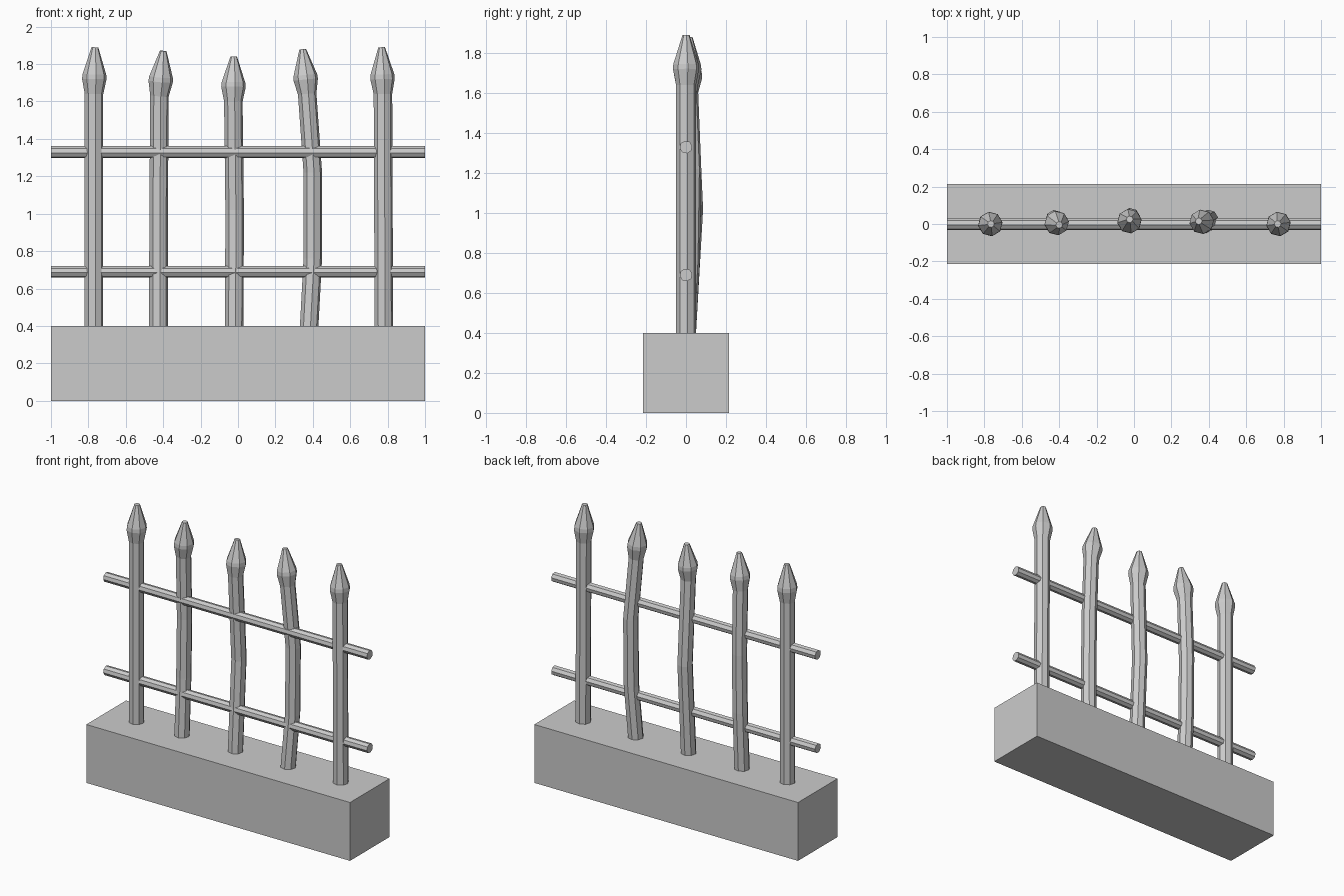
import bpy, bmesh, math
from mathutils import Vector

cube = bpy.data.objects.get("Cube")
if cube:
    bpy.data.objects.remove(cube, do_unlink=True)


def material(name, value):
    mat = bpy.data.materials.new(name)
    mat.use_nodes = True
    color = (value, value, value, 1)
    mat.diffuse_color = color
    mat.node_tree.nodes["Principled BSDF"].inputs["Base Color"].default_value = color
    return mat


GREY = material("plain grey", 0.6)
SIDES = 8


def finish(bm, name):
    bmesh.ops.recalc_face_normals(bm, faces=bm.faces)
    mesh = bpy.data.meshes.new(name)
    bm.to_mesh(mesh)
    bm.free()
    mesh.materials.append(GREY)
    obj = bpy.data.objects.new(name, mesh)
    bpy.context.collection.objects.link(obj)
    return obj


def tube(name, rings, twist=0.0):
    """Loft rings of (centre, radius, axis) and cap both ends."""
    bm = bmesh.new()
    loops = []
    for centre, radius, axis in rings:
        tilt = Vector((0, 0, 1)).rotation_difference(axis)
        loop = []
        for i in range(SIDES):
            a = math.tau * i / SIDES + twist
            spoke = Vector((math.cos(a), math.sin(a), 0)) * radius
            loop.append(bm.verts.new(centre + tilt @ spoke))
        loops.append(loop)
    for low, high in zip(loops, loops[1:]):
        for i in range(SIDES):
            j = (i + 1) % SIDES
            bm.faces.new((low[i], low[j], high[j], high[i]))
    bm.faces.new(loops[0])
    bm.faces.new(loops[-1])
    return finish(bm, name)


def post(name, path, tip):
    """A bent shaft along the path, ending in a spear head."""
    points = [Vector(p) for p in path]
    neck, tip = points[-1], Vector(tip)
    up = Vector((0, 0, 1))
    rings = [(p, 0.05, up) for p in points]
    axis = (tip - neck).normalized()
    rings[-1] = (neck, 0.05, axis)
    for t, radius in ((0.32, 0.066), (0.42, 0.064), (1.0, 0.018)):
        rings.append((neck.lerp(tip, t), radius, axis))
    tube(name, rings, math.radians(8))


# Stone base
bm = bmesh.new()
bmesh.ops.create_cube(bm, size=1)
bmesh.ops.scale(bm, vec=(2, 0.43, 0.4), verts=bm.verts)
bmesh.ops.translate(bm, vec=(0, 0, 0.2), verts=bm.verts)
finish(bm, "base_block")

# Horizontal rails
for name, z in (("lower_rail", 0.69), ("upper_rail", 1.33)):
    along = Vector((1, 0, 0))
    tube(name, [(Vector((x, 0, z)), 0.032, along) for x in (-1, 1)], math.radians(10))

# Upright posts, some of them bent
post("post_far_right", [(-0.77, 0, 0.39), (-0.77, 0, 1.64)], (-0.765, 0, 1.89))
post("post_right", [(-0.425, 0, 0.39), (-0.425, 0.02, 0.8), (-0.423, 0.025, 1.2),
                    (-0.42, 0.01, 1.63)], (-0.40, -0.005, 1.87))
post("post_middle", [(-0.02, 0, 0.39), (-0.018, 0.036, 1.02), (-0.025, 0.01, 1.6)],
     (-0.023, 0.025, 1.84))
post("post_left", [(0.38, 0, 0.39), (0.40, 0.02, 0.76), (0.40, 0.027, 1.22),
                   (0.37, 0.01, 1.64)], (0.346, 0.015, 1.88))
post("post_far_left", [(0.78, 0, 0.39), (0.775, 0, 1.64)], (0.768, 0, 1.89))
